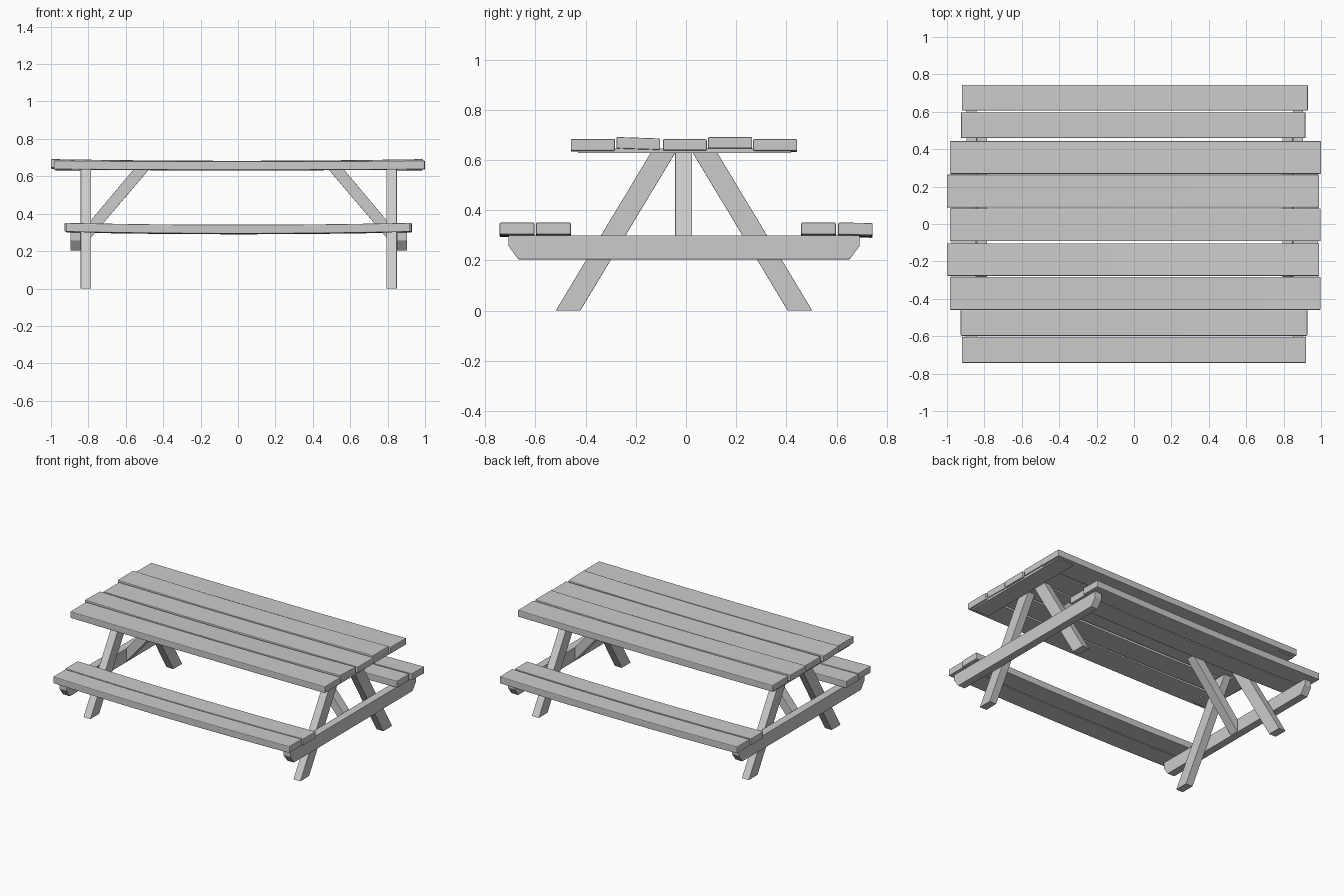
import bpy

if "Cube" in bpy.data.objects:
    bpy.data.objects.remove(bpy.data.objects["Cube"])


def make_object(name, verts, faces, bevel=0.0):
    mesh = bpy.data.meshes.new(name)
    mesh.from_pydata(verts, [], faces)
    mesh.update()
    ob = bpy.data.objects.new(name, mesh)
    bpy.context.collection.objects.link(ob)
    if bevel:
        mod = ob.modifiers.new("worn_edges", 'BEVEL')
        mod.width = bevel
        mod.segments = 2
        mod.limit_method = 'ANGLE'
    return ob


def loft(name, rings, bevel=0.0):
    """Skin a list of equal, closed rings and cap both ends."""
    n = len(rings[0])
    verts = [v for ring in rings for v in ring]
    faces = [tuple(range(n))[::-1],
             tuple(range((len(rings) - 1) * n, len(rings) * n))]
    for i in range(len(rings) - 1):
        for j in range(n):
            k = (j + 1) % n
            faces.append((i * n + j, i * n + k, (i + 1) * n + k, (i + 1) * n + j))
    ob = make_object(name, verts, faces, bevel)
    # Make all face normals point outwards
    import bmesh
    bm = bmesh.new()
    bm.from_mesh(ob.data)
    bmesh.ops.recalc_face_normals(bm, faces=bm.faces)
    bm.to_mesh(ob.data)
    bm.free()
    return ob


def prism_x(name, profile, x0, x1, bevel=0.0):
    """Profile of (y, z) points extruded along x."""
    return loft(name, [[(x, y, z) for y, z in profile] for x in (x0, x1)], bevel)


def prism_y(name, profile, y0, y1, bevel=0.0):
    """Profile of (x, z) points extruded along y."""
    return loft(name, [[(x, y, z) for x, z in profile] for y in (y0, y1)], bevel)


def plank(name, x0, x1, y0, y1, z0, z1, sag, tilt=0.0, steps=20):
    """Long board that sags in the middle; tilt lowers the back edge."""
    rings = []
    for i in range(steps + 1):
        t = i / steps
        x = x0 + (x1 - x0) * t
        d = -sag * (1 - (2 * t - 1) ** 2)
        rings.append([(x, y0, z0 + d), (x, y1, z0 + d - tilt),
                      (x, y1, z1 + d - tilt), (x, y0, z1 + d)])
    return loft(name, rings, 0.005)


# Tabletop boards
top = [(-0.985, 0.998, -0.459, -0.283, 0.637, 0.684, 0.004, 0.0),
       (-1.0, 0.99, -0.277, -0.103, 0.646, 0.692, 0.010, 0.006),
       (-0.985, 0.998, -0.092, 0.083, 0.638, 0.683, 0.003, 0.0),
       (-1.0, 0.99, 0.088, 0.264, 0.646, 0.692, 0.009, 0.0),
       (-0.985, 1.0, 0.268, 0.443, 0.637, 0.684, 0.004, 0.001)]
for i, p in enumerate(top):
    plank(f"tabletop_board_{i + 1}", *p)

# Bench boards
seats = [(-0.92, 0.92, -0.743, -0.604, 0.303, 0.351, 0.010, 0.0),
         (-0.927, 0.927, -0.598, -0.459, 0.303, 0.351, 0.010, 0.0),
         (-0.925, 0.917, 0.459, 0.597, 0.303, 0.351, 0.010, 0.0),
         (-0.92, 0.93, 0.606, 0.744, 0.302, 0.351, 0.010, 0.002)]
for i, p in enumerate(seats):
    plank(f"bench_board_{i + 1}", *p)

CX, CY = 0.004, -0.008   # centre of the frame
for side, s in (("left", -1), ("right", 1)):
    def X(x):
        return CX + s * x

    # Splayed legs
    for face, f in (("front", -1), ("back", 1)):
        leg = [(CY + f * y, z) for y, z in
               ((0.413, 0.0), (0.511, 0.0), (0.126, 0.64), (0.028, 0.64))]
        prism_x(f"{side}_{face}_leg", leg, X(0.79), X(0.845), 0.002)

    # Cross beam carrying the benches, lower corners cut off
    beam = [(CY + y, z) for y, z in
            ((-0.70, 0.30), (-0.70, 0.258), (-0.66, 0.204),
             (0.66, 0.204), (0.70, 0.258), (0.70, 0.30))]
    prism_x(f"{side}_bench_beam", beam, X(0.845), X(0.9), 0.002)

    # Thin cleat under the tabletop
    cleat = [(-0.43, 0.628), (0.418, 0.628), (0.418, 0.645), (-0.43, 0.645)]
    prism_x(f"{side}_tabletop_cleat", cleat, X(0.85), X(0.98))

    # Diagonal brace from the beam up to the tabletop
    brace = [(X(x), z) for x, z in
             ((0.475, 0.642), (0.558, 0.642), (0.845, 0.30), (0.845, 0.208))]
    prism_y(f"{side}_diagonal_brace", brace, -0.043, 0.024, 0.002)
